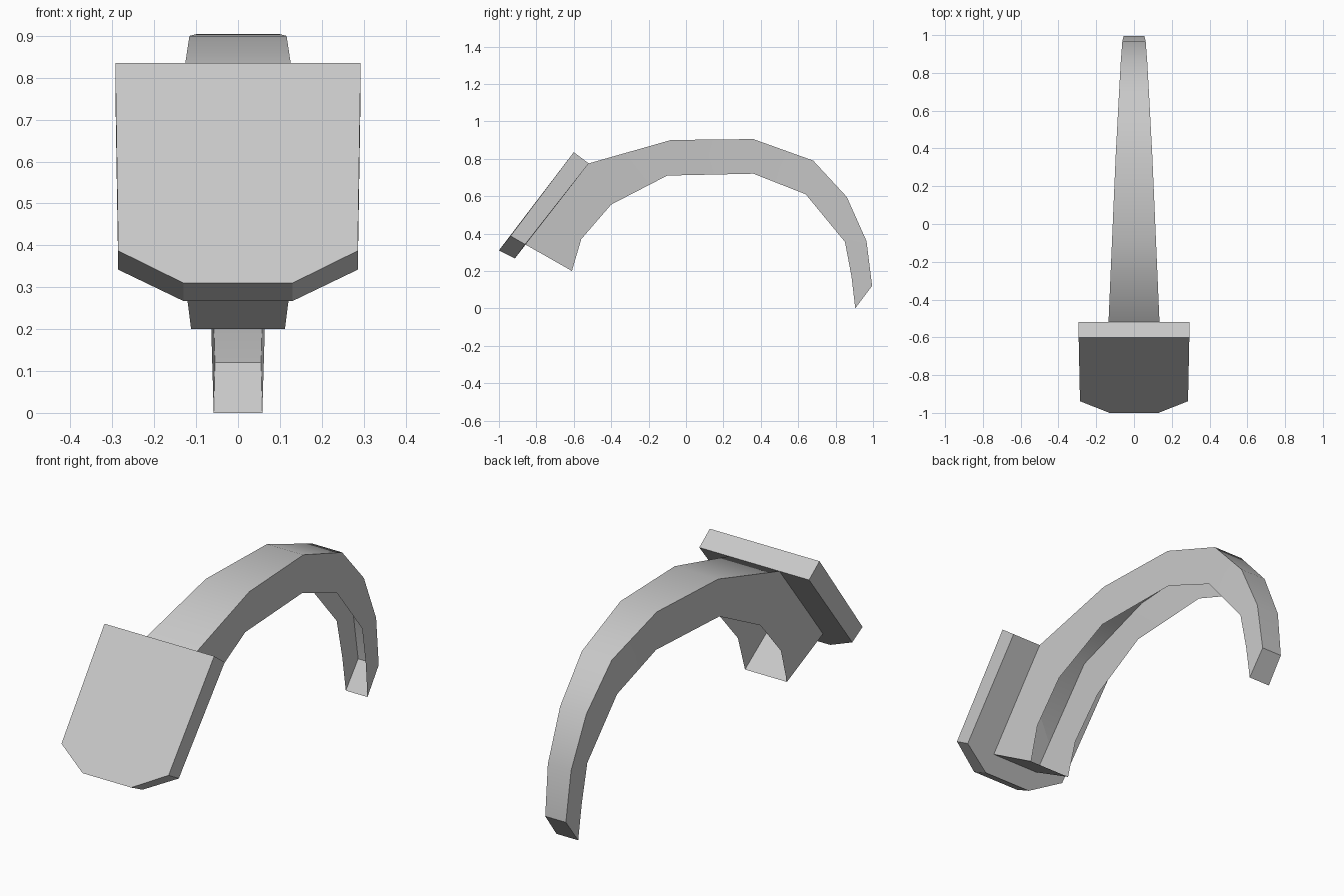
import bpy
import bmesh

cube = bpy.data.objects.get("Cube")
if cube:
    bpy.data.objects.remove(cube, do_unlink=True)

# One plain grey for the whole model
grey = bpy.data.materials.new("plain_grey")
grey.use_nodes = True
colour = (0.58, 0.58, 0.58, 1)
grey.diffuse_color = colour
grey.node_tree.nodes["Principled BSDF"].inputs["Base Color"].default_value = colour


def finish(name, bm, smooth=None):
    """Turn the bmesh into a named object with outward normals."""
    bmesh.ops.recalc_face_normals(bm, faces=bm.faces)
    top = max(bm.faces, key=lambda f: f.calc_center_median().z)
    if top.normal.z < 0:
        bmesh.ops.reverse_faces(bm, faces=bm.faces)
    mesh = bpy.data.meshes.new(name)
    bm.to_mesh(mesh)
    bm.free()
    mesh.materials.append(grey)
    obj = bpy.data.objects.new(name, mesh)
    bpy.context.collection.objects.link(obj)
    if smooth:
        bpy.ops.object.select_all(action="DESELECT")
        obj.select_set(True)
        bpy.context.view_layer.objects.active = obj
        bpy.ops.object.shade_smooth_by_angle(angle=smooth)


def mirrored(bm, half_width, y, z):
    """A pair of vertices at -x and +x."""
    return [bm.verts.new((side * half_width, y, z)) for side in (-1, 1)]


# Curved arm: a tapering channel, open along its inner edge
# (half width, y, z) along the outer spine and the inner rim
outer = [(.13, -.86, .342), (.135, -.52, .775), (.116, -.08, .90), (.097, .36, .905),
         (.080, .68, .79), (.070, .86, .595), (.062, .965, .36), (.055, .995, .12)]
inner = [(.112, -.61, .20), (.115, -.56, .37), (.117, -.40, .555), (.108, -.10, .71),
         (.092, .36, .72), (.080, .64, .61), (.068, .85, .355), (.063, .885, .17),
         (.058, .905, 0)]

bm = bmesh.new()
spine = [mirrored(bm, *p) for p in outer]
rim = [mirrored(bm, *p) for p in inner]

# Outer skin
for a, b in zip(spine, spine[1:]):
    bm.faces.new((a[0], a[1], b[1], b[0]))
# Closing panels at the base and the tip
for a, b in ((spine[0], rim[0]), (spine[-1], rim[-1])):
    bm.faces.new((a[0], a[1], b[1], b[0]))
# Side walls; the second spine point serves two rim points
paired = spine[:2] + spine[1:]
for s in (0, 1):
    for i in range(len(rim) - 1):
        a, b = paired[i][s], paired[i + 1][s]
        corners = [a, b] if a != b else [a]
        bm.faces.new(corners + [rim[i + 1][s], rim[i][s]])
finish("curved_arm", bm, smooth=0.7)

# Sloped mounting plate with chamfered lower corners
front = [(.293, -.60, .835), (.286, -.938, .387), (.13, -1.0, .31)]
back = [(.293, -.52, .775), (.286, -.86, .342), (.13, -.915, .267)]
bm = bmesh.new()
loops = []
for points in (front, back):
    pairs = [mirrored(bm, *p) for p in points]
    loops.append([p[0] for p in pairs] + [p[1] for p in reversed(pairs)])
for loop in loops:
    bm.faces.new(loop)
f, k = loops
for i in range(len(f)):
    j = (i + 1) % len(f)
    bm.faces.new((f[i], f[j], k[j], k[i]))
finish("mounting_plate", bm)
